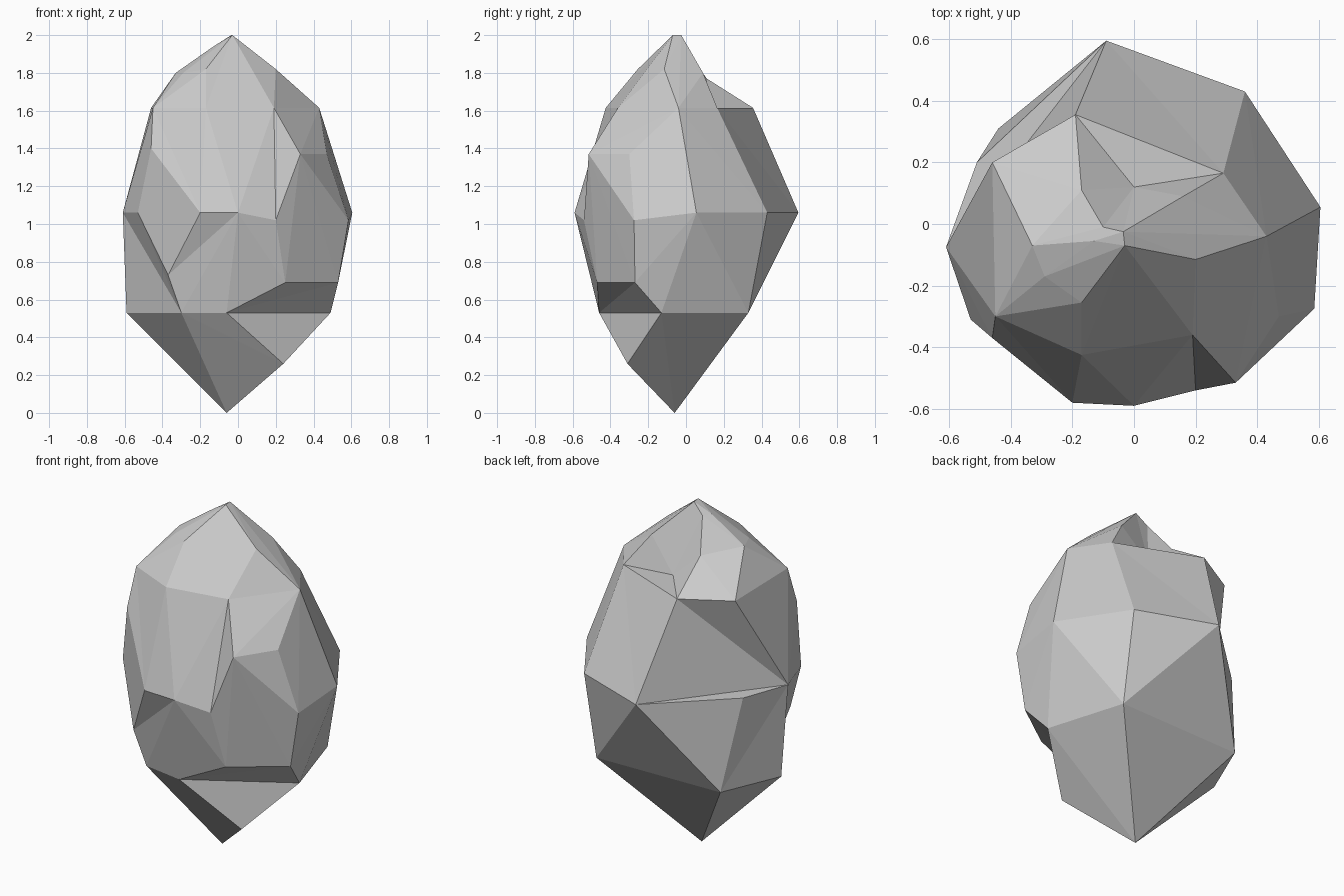
import bpy, bmesh
from mathutils import Vector

if "Cube" in bpy.data.objects:
    bpy.data.objects.remove(bpy.data.objects["Cube"])

# Corner points of the rock, grouped as rings: height -> (x, y) around the stone
rings = {
    0.00: [(-.06, -.06)],
    0.26: [(.24, -.31)],
    0.53: [(-.06, -.46), (-.30, -.42), (-.59, -.04), (-.44, .31), (.35, .33), (.49, -.13)],
    0.69: [(.25, -.47), (.53, -.27)],
    0.73: [(-.37, -.44)],
    1.02: [(.20, -.54), (.585, -.275)],
    1.06: [(0, -.59), (-.20, -.58), (-.53, -.31), (-.61, -.075), (-.51, .20),
           (-.09, .595), (.36, .43), (.605, .055)],
    1.37: [(.33, -.515), (.47, -.30)],
    1.40: [(-.46, -.37)],
    1.615: [(-.45, -.30), (-.17, -.425), (.19, -.36), (.43, -.04), (.29, .165),
            (0, .12), (-.19, .355), (-.46, .20)],
    1.77: [(-.17, .11)],
    1.80: [(-.29, -.17), (-.33, -.07), (.16, .09)],
    1.82: [(-.17, -.255), (.20, -.115)],
    1.94: [(-.10, -.01), (-.13, -.055)],
    2.00: [(-.03, -.07), (-.035, -.025)],
}
points = [Vector((x, y, z)) for z, ring in rings.items() for x, y in ring]
centre = Vector((0, 0, 1))

# Creases that must appear as edges, each a chain of corner numbers
creases = [
    (1, 2, 7), (2, 8, 9, 7),                        # lower step
    (16, 3, 10, 13), (15, 10, 14), (3, 13, 2),      # left front notch
    (24, 14, 25, 13, 26, 11, 21, 26), (23, 14),     # front chips
    (24, 25, 26, 27, 37, 26), (36, 25, 40, 26),     # front shoulder
    (28, 18, 16, 30, 28), (31, 16, 5), (17, 18),    # back planes
    (32, 38, 41, 35, 28), (29, 32), (29, 38), (29, 41), (29, 35), (29, 28),  # top hollow
    (30, 32, 31), (32, 34), (38, 39, 34),           # top left
]


def hull(coords):
    """Triangles of the convex hull and the corners left inside it."""
    bm = bmesh.new()
    vs = [bm.verts.new(co) for co in coords]
    num = {v: i for i, v in enumerate(vs)}
    bmesh.ops.convex_hull(bm, input=vs)
    bmesh.ops.triangulate(bm, faces=bm.faces[:])
    tris = [frozenset(num[v] for v in f.verts) for f in bm.faces]
    inside = [i for v, i in num.items() if not v.link_faces]
    bm.free()
    return tris, inside


# Inflate the dented corners until all lie on the hull, to find the facets
inflated = [p.copy() for p in points]
for step in range(200):
    tris, inside = hull(inflated)
    if not inside:
        break
    for i in inside:
        inflated[i] = centre + (inflated[i] - centre) * 1.01
tris = set(tris)


# Swap facet diagonals until every crease is an edge
rays = [(p - centre).normalized() for p in points]


def side(a, b, c):
    return rays[a].cross(rays[b]).dot(rays[c])


def cross(a, b, c, d):
    return (len({a, b, c, d}) == 4 and (rays[a] + rays[b]).dot(rays[c] + rays[d]) > 0
            and side(a, b, c) * side(a, b, d) < 0 and side(c, d, a) * side(c, d, b) < 0)


def add_crease(a, b):
    for attempt in range(30):
        if any({a, b} <= t for t in tris):
            return
        edges = sorted({tuple(sorted(t - {i})) for t in tris for i in t})
        hits = [e for e in edges if cross(a, b, *e)]
        hits = hits[attempt % max(1, len(hits)):] + hits[:attempt % max(1, len(hits))]
        for c, d in hits:
            pair = [t for t in tris if c in t and d in t]
            p, q = [next(iter(t - {c, d})) for t in pair]
            if cross(p, q, c, d):
                tris.difference_update(pair)
                tris.update({frozenset((p, q, c)), frozenset((p, q, d))})
                break


for chain in creases:
    for a, b in zip(chain, chain[1:]):
        add_crease(a, b)

# Build the rock with the true corners, facets facing outward
faces = []
for t in tris:
    a, b, c = sorted(t)
    faces.append((a, b, c) if side(a, b, c) > 0 else (a, c, b))
mesh = bpy.data.meshes.new("rock")
mesh.from_pydata(points, [], faces)
rock = bpy.data.objects.new("rock", mesh)
bpy.context.collection.objects.link(rock)
